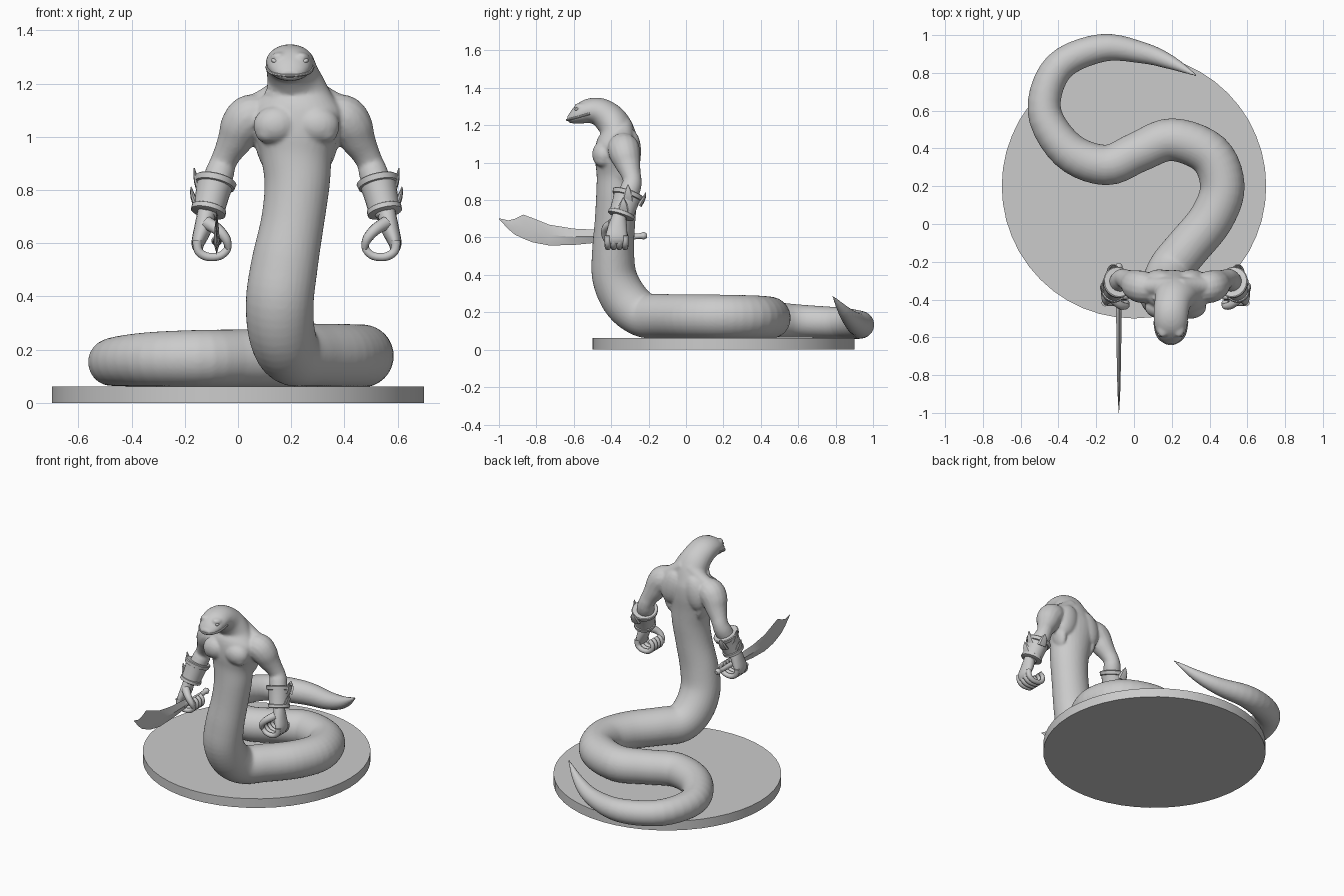
import bpy, bmesh, math
from mathutils import Vector, Matrix

cube = bpy.data.objects.get("Cube")
if cube:
    bpy.data.objects.remove(cube, do_unlink=True)

stone = bpy.data.materials.new("plain_grey")
stone.use_nodes = True
GREY = (0.6, 0.6, 0.6, 1)
stone.diffuse_color = GREY
stone.node_tree.nodes["Principled BSDF"].inputs["Base Color"].default_value = GREY

MID = 0.22  # mirror line of the torso


def catmull(a, b, c, d, t):
    return 0.5 * (2 * b + (c - a) * t + (2 * a - 5 * b + 4 * c - d) * t * t
                  + (3 * b - a - 3 * c + d) * t ** 3)


def sweep(bm, pts, side=(1, 0, 0), seg=16, steps=5):
    """Closed tube through points (x, y, z, side radius[, other radius])."""
    pts = [Vector(tuple(p) if len(p) == 5 else tuple(p) + (p[3],)) for p in pts]
    path = []
    for i in range(len(pts) - 1):
        a, b, c = pts[max(i - 1, 0)], pts[i], pts[i + 1]
        d = pts[min(i + 2, len(pts) - 1)]
        path += [catmull(a, b, c, d, k / steps) if steps > 1 else b for k in range(steps)]
    path.append(pts[-1])
    lat, rings = Vector(side), []
    for i, p in enumerate(path):
        tan = path[min(i + 1, len(path) - 1)].xyz - path[max(i - 1, 0)].xyz
        tan = Vector(tan).normalized()
        lat = (lat - tan * lat.dot(tan)).normalized()
        nor = tan.cross(lat)
        ra, rb = max(p[3], .002), max(p[4], .002)
        ring = []
        for k in range(seg):
            w = math.tau * k / seg
            ring.append(bm.verts.new(p.xyz + lat * ra * math.cos(w) + nor * rb * math.sin(w)))
        rings.append(ring)
    for r, q in zip(rings, rings[1:]):
        for k in range(seg):
            bm.faces.new((r[k], r[(k + 1) % seg], q[(k + 1) % seg], q[k]))
    bm.faces.new(rings[0][::-1])
    bm.faces.new(rings[-1])


def blob(bm, loc, size, tilt=0):
    m = Matrix.Translation(loc) @ Matrix.Rotation(tilt, 4, 'Y') @ Matrix.Diagonal((*size, 1))
    bmesh.ops.create_uvsphere(bm, u_segments=20, v_segments=12, radius=1, matrix=m)


def finish(name, bm, angle=40):
    bmesh.ops.recalc_face_normals(bm, faces=bm.faces)
    me = bpy.data.meshes.new(name)
    bm.to_mesh(me)
    bm.free()
    me.materials.append(stone)
    ob = bpy.data.objects.new(name, me)
    bpy.context.collection.objects.link(ob)
    bpy.ops.object.select_all(action='DESELECT')
    ob.select_set(True)
    bpy.context.view_layer.objects.active = ob
    bpy.ops.object.shade_smooth_by_angle(angle=math.radians(angle))
    return ob


def mirrored(s, pts):
    """Points given as distance from the mirror line, moved to side s."""
    return [(MID + s * p[0], *p[1:]) for p in pts]


# Round base
bm = bmesh.new()
bmesh.ops.create_cone(bm, cap_ends=True, segments=48, radius1=.7, radius2=.7, depth=.062,
                      matrix=Matrix.Translation((0, .2, .031)))
finish("round_base", bm, 30)

# Body from snout to tail tip
body = bmesh.new()
sweep(body, [
    (.195, -.633, 1.232, .03, .016), (.195, -.61, 1.238, .057, .031),
    (.195, -.57, 1.257, .079, .052), (.195, -.52, 1.276, .089, .066),
    (.197, -.46, 1.27, .093, .076), (.207, -.405, 1.23, .099, .085),
    (.22, -.37, 1.175, .12, .09), (MID, -.365, 1.1, .175, .115),
    (MID, -.365, 1.02, .165, .12), (MID, -.365, .93, .136, .112),
    (.222, -.37, .82, .123, .11), (.205, -.38, .68, .119, .108),
    (.175, -.39, .52, .126, .112), (.157, -.38, .38, .128, .12),
    (.165, -.32, .26, .125, .125), (.2, -.23, .187, .12, .12),
    (.28, -.13, .18, .118), (.41, .03, .178, .118),
    (.468, .2, .176, .118), (.4, .37, .174, .116),
    (.2, .447, .17, .113), (.02, .38, .168, .108),
    (-.15, .312, .167, .107), (-.35, .39, .163, .101),
    (-.475, .6, .153, .089), (-.4, .83, .143, .082),
    (-.17, .932, .133, .074), (.05, .905, .145, .056),
    (.2, .853, .195, .036), (.335, .783, .288, .004)], seg=32)

# Throat folds
for k in range(4):
    z, y, w = 1.2 - .024 * k, -.452 + .007 * k, .075 + .01 * k
    sweep(body, [(.2 - w, y + .05, z + .015, .012), (.2 - w * .6, y + .012, z + .004, .013),
                 (.2, y, z, .014), (.2 + w * .6, y + .012, z + .004, .013),
                 (.2 + w, y + .05, z + .015, .012)], side=(0, 0, 1), seg=10)

for s in (-1, 1):
    # Chest, back, trapezius and brow
    blob(body, (MID + s * .078, -.44, 1.045), (.085, .062, .072), s * .15)
    blob(body, (MID + s * .105, -.44, 1.015), (.05, .05, .04))
    blob(body, (MID + s * .085, -.29, 1.06), (.075, .05, .115), s * -.25)
    blob(body, (MID + s * .12, -.33, .97), (.035, .06, .1), s * .2)
    sweep(body, mirrored(s, [(.02, -.335, 1.2, .05), (.11, -.33, 1.135, .05),
                             (.2, -.33, 1.09, .05)]), side=(0, 1, 0))
    blob(body, (.195 + s * .045, -.555, 1.303), (.03, .045, .016), s * .25)
    # Arm
    sweep(body, mirrored(s, [
        (.1, -.345, 1.08, .07), (.17, -.335, 1.075, .085), (.205, -.325, 1.04, .082),
        (.23, -.31, .99, .068), (.258, -.295, .94, .054), (.277, -.287, .9, .05),
        (.29, -.297, .86, .055), (.315, -.33, .78, .05), (.335, -.355, .7, .036)]),
        side=(0, 1, 0))

ob = finish("serpent_body", body)
rm = ob.modifiers.new("blend", 'REMESH')
rm.mode = 'VOXEL'
rm.voxel_size = .008
rm.use_smooth_shade = True
sm = ob.modifiers.new("soften", 'SMOOTH')
sm.factor, sm.iterations = .5, 5

# Lip line
bm = bmesh.new()
half = [(.087, -.515, 1.262), (.077, -.575, 1.244), (.052, -.614, 1.234)]
lip = [(.195 - x, y, z, .006) for x, y, z in half] + [(.195, -.636, 1.229, .006)]
lip += [(.195 + x, y, z, .006) for x, y, z in reversed(half)]
sweep(bm, lip, side=(0, 0, 1), seg=8)
finish("lip_line", bm)

for s, label in ((-1, "right"), (1, "left")):
    # Eye
    bm = bmesh.new()
    blob(bm, (.195 + s * .056, -.583, 1.284), (.015, .013, .009), s * -.4)
    finish(label + "_eye", bm)

    # Hand with curled fingers and thumb
    bm = bmesh.new()
    sweep(bm, mirrored(s, [(.337, -.357, .72, .036, .034), (.35, -.365, .66, .05, .034),
                           (.37, -.372, .6, .058, .025), (.368, -.372, .57, .05, .016)]),
          side=(0, 1, 0))
    curl = [(.374, .61), (.368, .57), (.335, .549), (.288, .552),
            (.26, .578), (.262, .608), (.282, .625)]
    for i in range(4):
        y = -.325 - .031 * i
        sweep(bm, mirrored(s, [(x, y, z, .018 - .0008 * k) for k, (x, z) in enumerate(curl)]),
              side=(0, 1, 0), seg=10, steps=4)
    sweep(bm, mirrored(s, [(.335, -.395, .675, .026), (.295, -.428, .65, .022),
                           (.265, -.435, .615, .018), (.255, -.425, .58, .012)]),
          side=(0, 1, 0), seg=10)
    finish(label + "_hand", bm, 60)

    # Flared bracer with raised rims
    bm = bmesh.new()
    low, high = Vector((.333, -.35, .712)), Vector((.303, -.307, .84))
    rims = [(0, .06), (.02, .066), (.15, .066), (.17, .06), (.6, .064),
            (.8, .068), (.82, .076), (.97, .08), (1, .075)]
    sweep(bm, mirrored(s, [(*low.lerp(high, t), r + .006, r) for t, r in rims]),
          side=(0, 1, 0), seg=24, steps=1)
    finish(label + "_bracer", bm, 30)

    # Bracer fins on the outer side and the back
    bm = bmesh.new()
    for x, y, z, dx, dy, dz in ((.355, -.31, .8, .03, 0, .083), (.37, -.335, .75, .027, 0, .062),
                                (.33, -.25, .79, 0, .035, .05)):
        sweep(bm, mirrored(s, [(x, y, z - .02, .035, .014),
                               (x + dx * .7, y + dy * .7, z + dz * .4, .024, .01),
                               (x + dx, y + dy, z + dz, .002, .002)]),
              side=(0, 1, 0) if dx else (1, 0, 0), seg=8, steps=3)
    finish(label + "_bracer_fins", bm, 30)

# Curved sword blade: rows of y, top edge, lower edge, half thickness
bm = bmesh.new()
rows = [(-1, .703, .698, .001), (-.95, .691, .645, .004), (-.915, .7, .615, .006),
        (-.87, .722, .594, .008), (-.82, .704, .574, .009), (-.73, .668, .557, .011),
        (-.6, .647, .56, .013), (-.45, .64, .575, .015), (-.4, .625, .588, .014)]
prev = None
for y, top, low, t in rows:
    mid = (top + low) / 2
    ring = [bm.verts.new((-.08 + dx, y, z)) for dx, z in ((0, top), (t, mid), (0, low), (-t, mid))]
    if prev:
        for k in range(4):
            bm.faces.new((prev[k], prev[(k + 1) % 4], ring[(k + 1) % 4], ring[k]))
    else:
        bm.faces.new(ring)
    prev = ring
bm.faces.new(prev[::-1])
finish("sword_blade", bm, 20)

# Sword grip and pommel
bm = bmesh.new()
sweep(bm, [(-.08, -.47, .607, .014, .02), (-.08, -.4, .605, .017), (-.08, -.28, .605, .015),
           (-.08, -.245, .608, .015), (-.08, -.225, .609, .02), (-.08, -.208, .609, .01)])
finish("sword_grip", bm)
